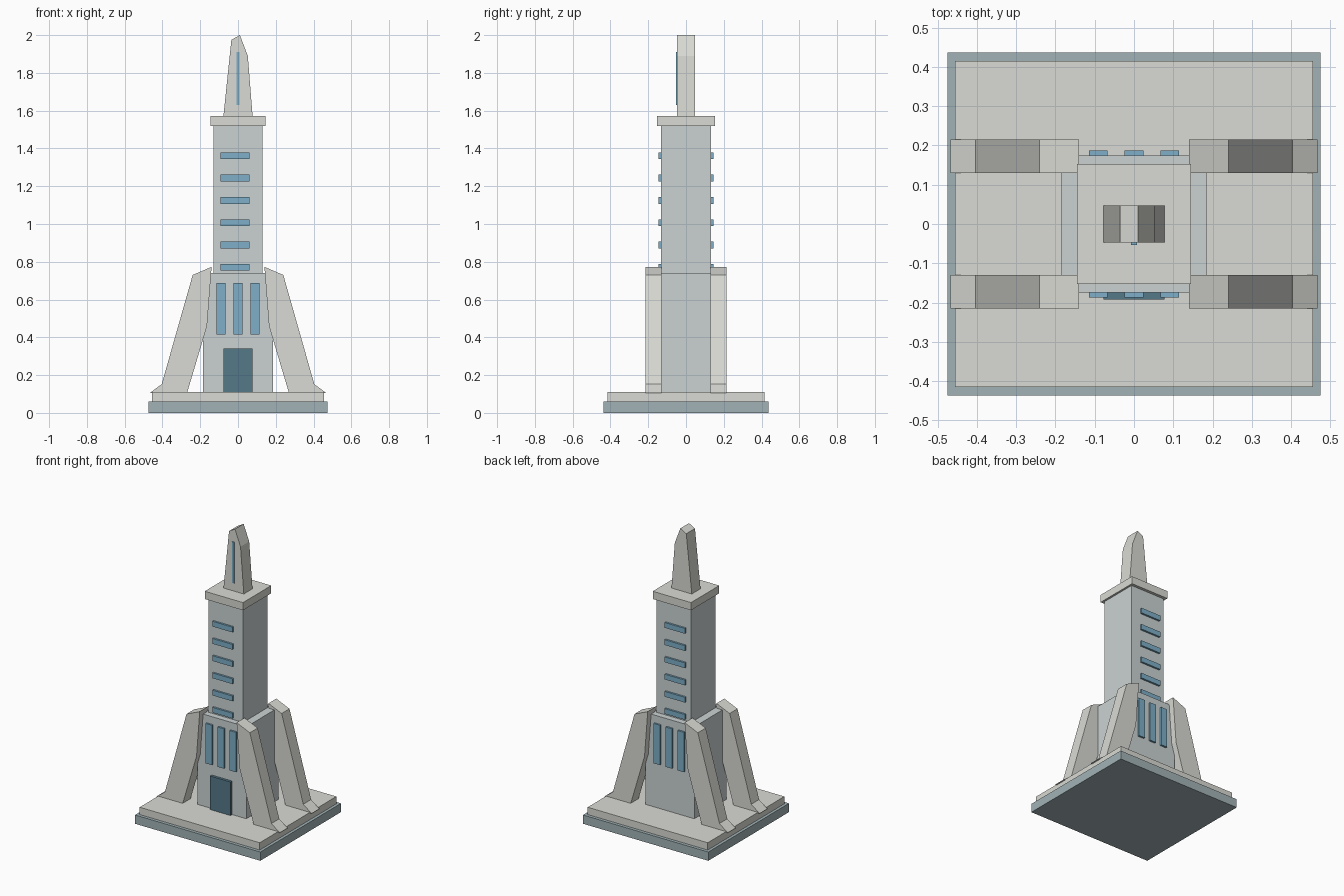
import bpy

if "Cube" in bpy.data.objects:
    bpy.data.objects.remove(bpy.data.objects["Cube"])


def material(name, rgb):
    m = bpy.data.materials.new(name)
    m.diffuse_color = (*rgb, 1)
    m.use_nodes = True
    m.node_tree.nodes["Principled BSDF"].inputs["Base Color"].default_value = m.diffuse_color
    return m


STONE = material("pale_stone", (0.70, 0.70, 0.66))
WALL = material("cool_wall", (0.60, 0.65, 0.65))
PLINTH = material("blue_grey", (0.36, 0.45, 0.47))
GLASS = material("glass", (0.21, 0.43, 0.57))
DOOR = material("dark_door", (0.09, 0.19, 0.25))


def prism(name, profile, y0, y1, mat):
    """Extrude an x-z profile from y0 to y1 (counter-clockwise seen from the front)."""
    area = sum(a[0] * b[1] - b[0] * a[1]
               for a, b in zip(profile, profile[1:] + profile[:1]))
    if area < 0:
        profile = profile[::-1]
    n = len(profile)
    verts = [(x, y, z) for y in (y0, y1) for x, z in profile]
    faces = [list(range(n)), list(range(2 * n - 1, n - 1, -1))]
    faces += [(i, i + n, (i + 1) % n + n, (i + 1) % n) for i in range(n)]
    mesh = bpy.data.meshes.new(name)
    mesh.from_pydata(verts, [], faces)
    mesh.materials.append(mat)
    ob = bpy.data.objects.new(name, mesh)
    bpy.context.collection.objects.link(ob)
    return ob


def box(name, x0, x1, y0, y1, z0, z1, mat):
    return prism(name, [(x0, z0), (x1, z0), (x1, z1), (x0, z1)], y0, y1, mat)


# Stepped base
box("base_plinth", -0.475, 0.475, -0.437, 0.437, 0, 0.06, PLINTH)
box("base_step", -0.455, 0.455, -0.415, 0.415, 0.06, 0.11, STONE)

# Tower blocks and cap
box("lower_tower", -0.185, 0.185, -0.174, 0.174, 0.11, 0.74, WALL)
box("upper_tower", -0.131, 0.131, -0.133, 0.133, 0.74, 1.52, WALL)
box("roof_cap", -0.145, 0.145, -0.153, 0.153, 1.52, 1.573, STONE)

# Asymmetric spire with light strip
prism("spire", [(-0.077, 1.573), (0.077, 1.573), (0.052, 1.89),
                (0.01, 2.0), (-0.035, 1.975)], -0.047, 0.047, STONE)
box("spire_strip", -0.008, 0.008, -0.053, -0.045, 1.63, 1.91, GLASS)

# Four leaning buttresses
leg = [(0.27, 0.105), (0.467, 0.105), (0.404, 0.152), (0.24, 0.73),
       (0.14, 0.773), (0.164, 0.46)]
for sx, side in ((-1, "left"), (1, "right")):
    for sy, end in ((-1, "front"), (1, "back")):
        y0, y1 = sorted((sy * 0.13, sy * 0.215))
        prism(f"buttress_{end}_{side}", [(sx * x, z) for x, z in leg], y0, y1, STONE)

# Windows on front and back
for sy, end in ((-1, "front"), (1, "back")):
    y0, y1 = sorted((sy * 0.165, sy * 0.187))
    for i in range(3):
        cx = (i - 1) * 0.091
        box(f"tall_window_{end}_{i}", cx - 0.024, cx + 0.024, y0, y1, 0.415, 0.688, GLASS)
    y0, y1 = sorted((sy * 0.125, sy * 0.146))
    for i in range(6):
        cz = 0.771 + i * 0.118
        box(f"slot_window_{end}_{i}", -0.093, 0.06, y0, y1, cz - 0.018, cz + 0.018, GLASS)

# Front door
box("front_door", -0.077, 0.077, -0.192, -0.165, 0.11, 0.34, DOOR)
